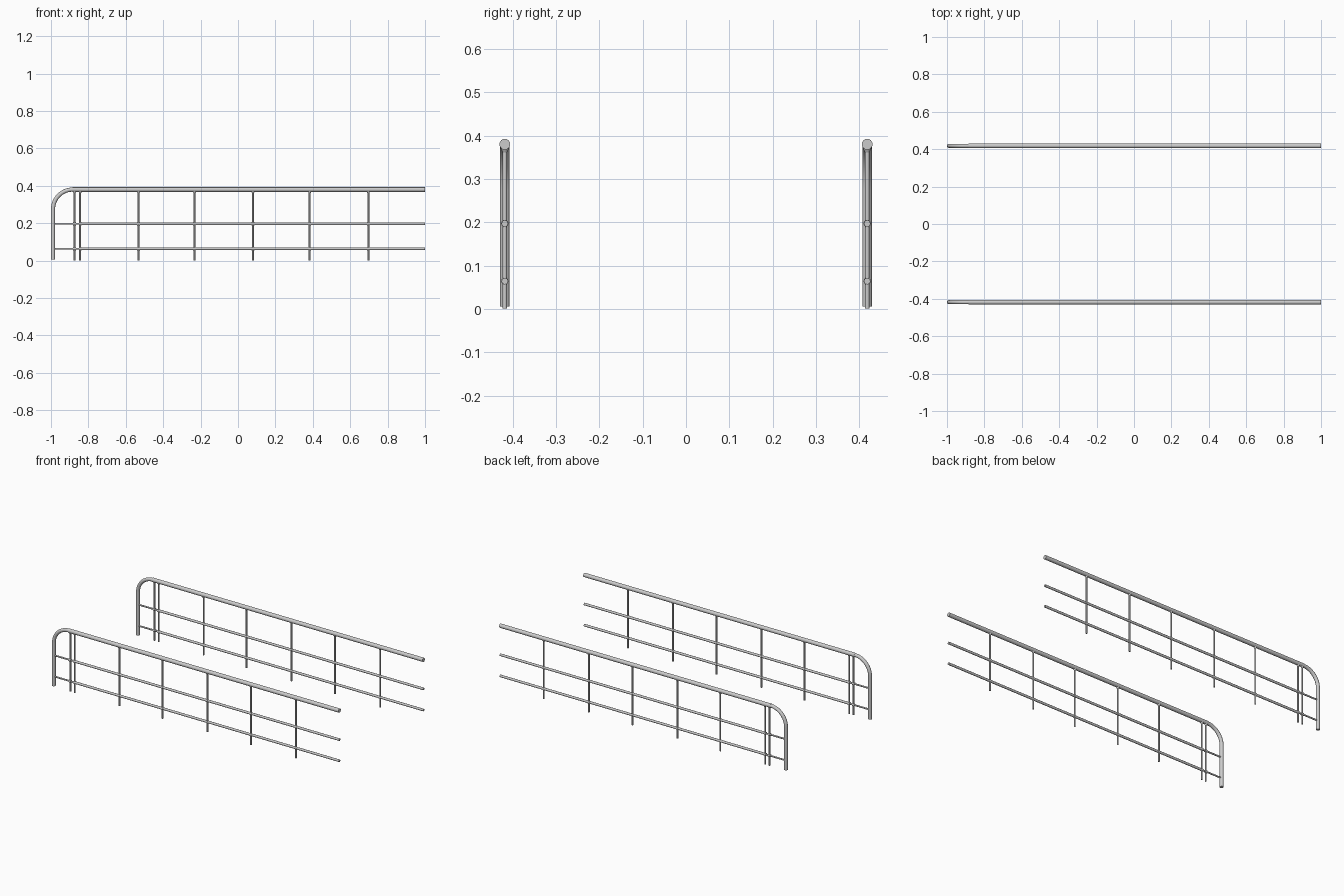
import bpy, bmesh, math
from mathutils import Vector

if "Cube" in bpy.data.objects:
    bpy.data.objects.remove(bpy.data.objects["Cube"])

SIDE_Y = 0.418          # distance of each railing from the centre line
RAIL_Z = 0.380
POSTS = [-0.874, -0.844, -0.532, -0.233, 0.08, 0.383, 0.697]


def tube(name, path, radii, sides=12):
    """Sweep a circle along (x, z) points at SIDE_Y, capped and mirrored across y."""
    if not isinstance(radii, (list, tuple)):
        radii = [radii] * len(path)
    pts = [Vector((x, SIDE_Y, z)) for x, z in path]
    bm = bmesh.new()
    rings = []
    for i, p in enumerate(pts):
        t = (pts[min(i + 1, len(pts) - 1)] - pts[max(i - 1, 0)]).normalized()
        u = Vector((0, 1, 0))
        v = t.cross(u)
        rings.append([bm.verts.new(p + radii[i] * (math.cos(a) * u + math.sin(a) * v))
                      for a in (2 * math.pi * k / sides for k in range(sides))])
    for a, b in zip(rings, rings[1:]):
        for k in range(sides):
            n = (k + 1) % sides
            bm.faces.new((a[k], a[n], b[n], b[k]))
    bm.faces.new(rings[0][::-1])
    bm.faces.new(rings[-1])
    bmesh.ops.recalc_face_normals(bm, faces=bm.faces)
    mesh = bpy.data.meshes.new(name)
    bm.to_mesh(mesh)
    bm.free()
    ob = bpy.data.objects.new(name, mesh)
    bpy.context.collection.objects.link(ob)
    mirror = ob.modifiers.new("both_sides", 'MIRROR')
    mirror.use_axis = (False, True, False)
    bpy.ops.object.select_all(action='DESELECT')
    ob.select_set(True)
    bpy.context.view_layer.objects.active = ob
    bpy.ops.object.shade_smooth_by_angle(angle=math.radians(40))
    return ob


# Handrail
tube("handrail", [(-0.885, RAIL_Z), (1.0, RAIL_Z)], 0.0125, 16)

# End leg with rounded bend
bend = 0.105
cx, cz = -0.989 + bend, RAIL_Z - bend
arc = [(cx - bend * math.cos(a), cz + bend * math.sin(a))
       for a in (math.pi / 2 * k / 12 for k in range(13))]
tube("end_leg", [(-0.989, 0.006)] + arc + [(-0.87, RAIL_Z)], 0.011, 16)

# Lower rails, with thinner links to the end leg
for label, z in (("middle", 0.197), ("bottom", 0.064)):
    tube(label + "_rail", [(-0.85, z), (1.0, z)], 0.0075)
    tube(label + "_link", [(-0.985, z), (-0.845, z)], 0.005)

# Posts with small flared tops and weld collars
for i, x in enumerate(POSTS):
    tube(f"post_{i}", [(x, 0.001), (x, 0.375)], 0.005)
    tube(f"post_saddle_{i}", [(x, 0.361), (x, 0.367), (x, 0.374)],
         [0.005, 0.008, 0.011])
    for z in (0.197, 0.064):
        tube(f"weld_collar_{i}", [(x - 0.007, z), (x + 0.007, z)], 0.0085)
